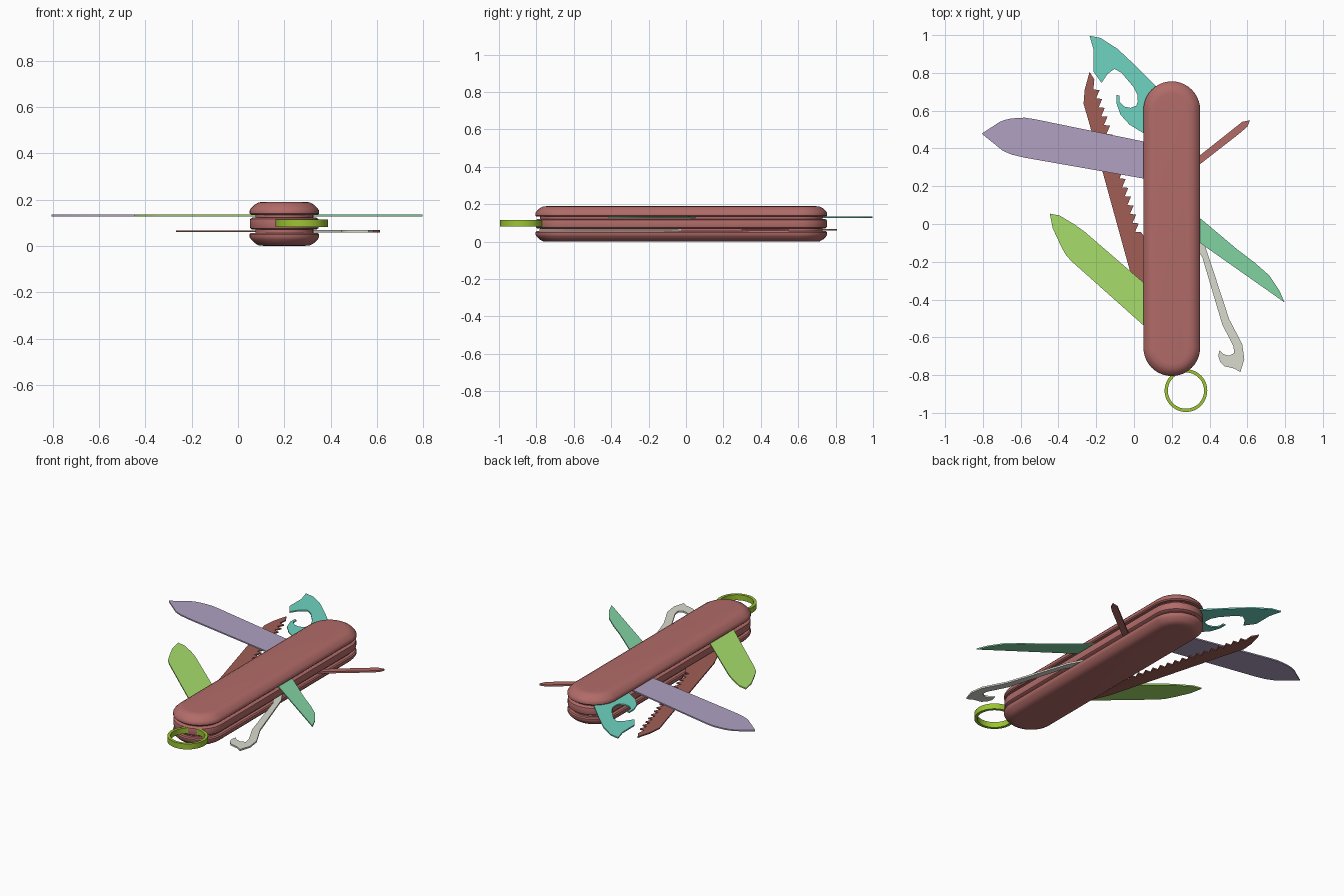
import bpy, bmesh, math


def srgb(r, g, b):
    return tuple((c / 255) ** 2.2 for c in (r, g, b)) + (1,)


def finish(name, bm, color):
    bmesh.ops.recalc_face_normals(bm, faces=bm.faces)
    me = bpy.data.meshes.new(name)
    bm.to_mesh(me)
    bm.free()
    ob = bpy.data.objects.new(name, me)
    bpy.context.collection.objects.link(ob)
    mat = bpy.data.materials.new(name + "_color")
    mat.diffuse_color = srgb(*color)
    me.materials.append(mat)
    bpy.ops.object.select_all(action='DESELECT')
    ob.select_set(True)
    bpy.context.view_layer.objects.active = ob
    bpy.ops.object.shade_smooth_by_angle(angle=math.radians(35))
    return ob


def stadium(inset, z, n=20):
    r = 0.15 - inset
    pts = []
    for cy, a0 in ((0.605, 0), (-0.655, math.pi)):
        for i in range(n + 1):
            a = a0 + math.pi * i / n
            pts.append((0.2 + r * math.cos(a), cy + r * math.sin(a), z))
    return pts


def slab(name, profile, color):
    """Loft stadium outlines through (inset, z) pairs."""
    bm = bmesh.new()
    rings = [[bm.verts.new(p) for p in stadium(i, z)] for i, z in profile]
    for a, b in zip(rings, rings[1:]):
        for k in range(len(a)):
            j = (k + 1) % len(a)
            bm.faces.new((a[k], a[j], b[j], b[k]))
    bm.faces.new(rings[0])
    bm.faces.new(rings[-1])
    return finish(name, bm, color)


def plate(name, outline, z, color, thick=0.008):
    """Flat tool cut from an outline."""
    bm = bmesh.new()
    face = bm.faces.new([bm.verts.new((x, y, z - thick / 2)) for x, y in outline])
    ext = bmesh.ops.extrude_face_region(bm, geom=[face])
    verts = [v for v in ext["geom"] if isinstance(v, bmesh.types.BMVert)]
    bmesh.ops.translate(bm, verts=verts, vec=(0, 0, thick))
    return finish(name, bm, color)


RED = (176, 107, 104)
LOW, HIGH = 0.063, 0.131

# Handle: two rounded scales, a middle layer and a recessed core
scale = [(0.065, 0), (0.04, 0.002), (0.022, 0.012), (0.006, 0.028),
         (0, 0.038), (0, 0.05), (0.006, 0.056)]
slab("bottom_scale", scale, RED)
slab("top_scale", [(i, 0.19 - z) for i, z in scale], RED)
slab("middle_layer", [(0.012, 0.07), (0.003, 0.076), (0.001, 0.084),
                      (0.001, 0.108), (0.003, 0.116), (0.012, 0.122)], RED)
slab("core", [(0.025, 0.045), (0.025, 0.145)], RED)

# Upper layer tools
plate("can_opener", [
    (-0.235, 0.996), (-0.177, 0.985), (-0.087, 0.927), (0.003, 0.843), (0.119, 0.726),
    (0.24, 0.62), (0.24, 0.52), (0.17, 0.44), (0.055, 0.478), (-0.024, 0.526),
    (-0.071, 0.578), (-0.092, 0.637), (-0.092, 0.684), (-0.077, 0.679), (-0.077, 0.647),
    (-0.05, 0.621), (-0.018, 0.615), (0.013, 0.626), (0.02, 0.65), (0.018, 0.685),
    (-0.003, 0.726), (-0.066, 0.80), (-0.103, 0.821), (-0.14, 0.795), (-0.172, 0.747),
    (-0.214, 0.806), (-0.214, 0.922)], HIGH, (110, 210, 190))
plate("large_blade", [
    (-0.806, 0.478), (-0.711, 0.541), (-0.68, 0.552), (-0.647, 0.559), (-0.578, 0.563),
    (-0.526, 0.555), (0.055, 0.436), (0.2, 0.405), (0.24, 0.31), (0.2, 0.213),
    (0.055, 0.24), (-0.578, 0.351), (-0.647, 0.367), (-0.695, 0.388)],
    HIGH, (174, 160, 192))
plate("small_blade", [
    (-0.446, 0.055), (-0.394, 0.045), (-0.314, -0.003), (-0.26, -0.042), (0.055, -0.314),
    (0.18, -0.42), (0.22, -0.52), (0.18, -0.6), (0.12, -0.597), (0.055, -0.541),
    (-0.33, -0.198), (-0.36, -0.165), (-0.383, -0.124), (-0.43, -0.024)],
    HIGH, (166, 221, 106))
plate("reamer", [
    (0.797, -0.415), (0.769, -0.351), (0.716, -0.272), (0.637, -0.203), (0.547, -0.135),
    (0.346, 0.034), (0.23, 0.13), (0.18, 0.1), (0.2, 0.0), (0.346, -0.098)],
    HIGH, (128, 209, 160))

# Saw with a row of teeth along its right edge
teeth = []
N = 17
for k in range(N):
    t = k / N
    x, y = -0.203 + 0.235 * t, 0.742 - 0.80 * t
    teeth += [(x - 0.012, y - 0.03), (x + 0.021, y - 0.033)]
plate("saw", [(0.12, -0.38), (0.055, -0.42), (-0.024, -0.24), (-0.235, 0.526),
              (-0.267, 0.637), (-0.261, 0.711), (-0.235, 0.806), (-0.21, 0.765)]
      + teeth + [(0.13, -0.2)], LOW, (160, 95, 87))

# Lower layer tools
plate("parcel_hook", [
    (0.26, 0.0), (0.31, 0.0), (0.378, -0.12), (0.504, -0.504), (0.573, -0.636),
    (0.584, -0.716), (0.563, -0.784), (0.531, -0.765), (0.478, -0.753), (0.456, -0.73),
    (0.446, -0.70), (0.452, -0.668), (0.473, -0.689), (0.504, -0.697), (0.531, -0.684),
    (0.526, -0.647), (0.467, -0.531), (0.362, -0.177), (0.3, -0.08)],
    LOW, (216, 218, 205), 0.01)
plate("awl", [
    (0.614, 0.549), (0.573, 0.541), (0.52, 0.499), (0.346, 0.361), (0.24, 0.278),
    (0.24, 0.235), (0.346, 0.314), (0.557, 0.478), (0.6, 0.515)], LOW, RED, 0.011)

# Key ring
bm = bmesh.new()
S = 48
loops = []
for r, z in ((0.113, 0.081), (0.113, 0.115), (0.096, 0.115), (0.096, 0.081)):
    loops.append([bm.verts.new((0.275 + r * math.cos(2 * math.pi * i / S),
                                -0.882 + r * math.sin(2 * math.pi * i / S), z))
                  for i in range(S)])
for a, b in zip(loops, loops[1:] + loops[:1]):
    for i in range(S):
        j = (i + 1) % S
        bm.faces.new((a[i], a[j], b[j], b[i]))
finish("key_ring", bm, (155, 195, 55))
